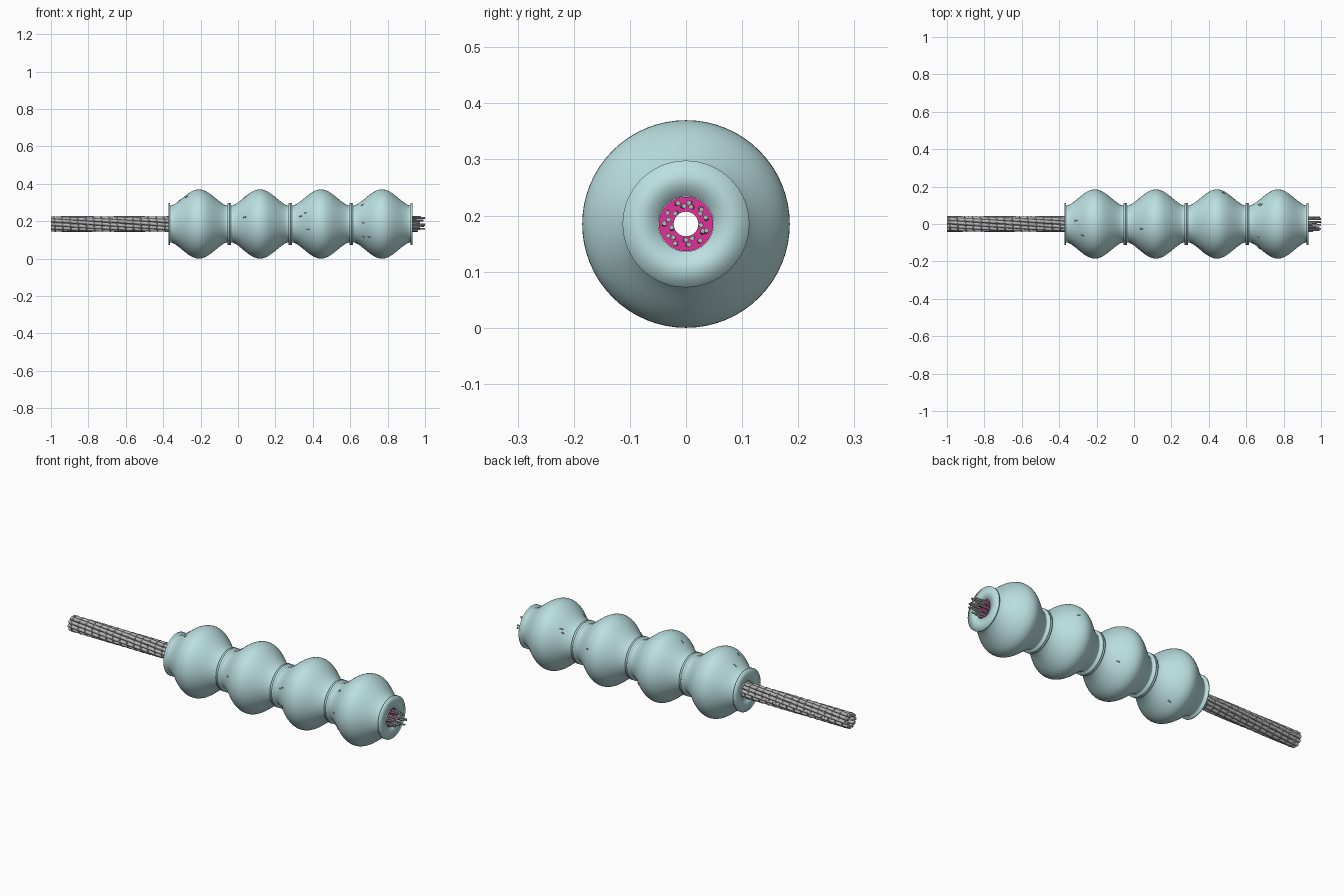
import bpy, bmesh, math, random
from mathutils import Vector

random.seed(4)
if "Cube" in bpy.data.objects:
    bpy.data.objects.remove(bpy.data.objects["Cube"], do_unlink=True)

AXIS_Z = 0.185
PITCH = 0.3262
BEAD_X = [-0.209 + PITCH * i for i in range(4)]
HALF = PITCH / 2 - 0.0005   # half length of a bead
LIP = 0.009                 # collar thickness


def material(name, rgb):
    m = bpy.data.materials.new(name)
    m.use_nodes = True
    m.diffuse_color = (*rgb, 1)
    m.node_tree.nodes["Principled BSDF"].inputs["Base Color"].default_value = (*rgb, 1)
    return m


TEAL = material("pale teal", (0.50, 0.74, 0.75))
GREY = material("strand grey", (0.48, 0.47, 0.47))
PINK = material("magenta", (0.76, 0.03, 0.33))


def smooth(ob, angle):
    bpy.ops.object.select_all(action='DESELECT')
    ob.select_set(True)
    bpy.context.view_layer.objects.active = ob
    bpy.ops.object.shade_smooth_by_angle(angle=math.radians(angle))


def revolve(name, profile, mat, centre_x=0, steps=64, angle=35):
    """Spin a closed (x, radius) profile around the long axis."""
    bm = bmesh.new()
    rings = []
    for s in range(steps):
        a = math.tau * s / steps
        rings.append([bm.verts.new((x, r * math.cos(a), r * math.sin(a))) for x, r in profile])
    n = len(profile)
    for s in range(steps):
        p, q = rings[s], rings[(s + 1) % steps]
        for i in range(n):
            j = (i + 1) % n
            bm.faces.new((p[i], p[j], q[j], q[i]))
    bmesh.ops.recalc_face_normals(bm, faces=bm.faces)
    me = bpy.data.meshes.new(name)
    bm.to_mesh(me)
    bm.free()
    me.materials.append(mat)
    ob = bpy.data.objects.new(name, me)
    ob.location = (centre_x, 0, AXIS_Z)
    bpy.context.collection.objects.link(ob)
    smooth(ob, angle)


def wires(name, paths, radius, mat):
    """Round wires along a list of point paths, as one mesh."""
    cu = bpy.data.curves.new(name, 'CURVE')
    cu.dimensions = '3D'
    cu.bevel_depth = radius
    cu.bevel_resolution = 2
    cu.use_fill_caps = True
    for pts in paths:
        sp = cu.splines.new('POLY')
        sp.points.add(len(pts) - 1)
        for p, co in zip(sp.points, pts):
            p.co = (*co, 1)
    cu.materials.append(mat)
    ob = bpy.data.objects.new(name, cu)
    ob.location.z = AXIS_Z
    bpy.context.collection.objects.link(ob)
    bpy.ops.object.select_all(action='DESELECT')
    ob.select_set(True)
    bpy.context.view_layer.objects.active = ob
    bpy.ops.object.convert(target='MESH')
    smooth(bpy.context.object, 60)


def helix(x0, x1, r, start, turns, n):
    pts = []
    for i in range(n + 1):
        t = i / n
        a = start + math.tau * turns * t
        pts.append((x0 + (x1 - x0) * t, r * math.cos(a), r * math.sin(a)))
    return pts


# Sheath beads: a smooth swelling between two thin collars, with a bore
body = HALF - LIP


def bead_radius(x):
    return 0.098 + 0.087 * math.cos(math.pi / 2 * x / body) ** 1.6


swell = [(x, bead_radius(x)) for x in (body * (-1 + 2 * i / 32) * 0.9999 for i in range(33))]
outline = ([(-HALF, 0.049), (-HALF, 0.113), (-body, 0.113)] + swell
           + [(body, 0.113), (HALF, 0.113), (HALF, 0.049)])
for i, x in enumerate(BEAD_X):
    revolve(f"sheath_bead_{i + 1}", outline, TEAL, x, angle=180)

# Soft core lining, set just inside the open end of the bore
revolve("core_lining", [(-0.34, 0.022), (-0.34, 0.0485), (0.925, 0.0485), (0.925, 0.022)], PINK, 0, 32)

# Thick strands of the bare cable, twisting gently about a hollow middle
cable = [helix(-1, -0.3, 0.0325, math.tau * k / 10, 0.25, 30) for k in range(10)]
wires("cable_strands", cable, 0.0095, GREY)

# Beaded wraps: short slanted turns spaced along the cable
wraps = [helix(-0.99 + 0.042 * k, -0.97 + 0.042 * k, 0.0395, 0, 1, 20) for k in range(15)]
wires("cable_wraps", wraps, 0.0033, GREY)

# Loose strand ends fraying out of the open end, in two staggered rings
frayed = []
for k in range(22):
    a = math.tau * (k + random.uniform(-0.3, 0.3)) / 22
    r = random.uniform(0.037, 0.041) if k % 2 else random.uniform(0.026, 0.033)
    end = 1.0 if k % 6 == 0 else random.uniform(0.95, 0.995)
    frayed.append(helix(0.9, end, r, a, random.uniform(-0.02, 0.02), 4))
wires("frayed_ends", frayed, 0.0046, GREY)

# Tiny strand tips that break through the sheath: (x, degrees from +y towards +z)
tips = [(-0.31, 82), (-0.275, 113), (0.04, 100), (0.035, 165), (0.335, 160), (0.36, 155),
        (0.375, 191), (0.67, 178), (0.67, 212), (0.70, 207), (0.67, 35), (0.68, 42),
        (0.665, 125), (-0.15, 300), (0.2, 330), (0.48, 20)]
flecks = []
for x, deg in tips:
    cx = min(BEAD_X, key=lambda c: abs(c - x))
    r = bead_radius(x - cx)
    a = math.radians(deg)
    out = Vector((0, math.cos(a), math.sin(a)))
    mid = out * r + Vector((x, 0, 0))
    step = Vector((0.007, 0, 0)) + out * (bead_radius(x - cx + 0.007) - r)
    flecks.append([mid - step, mid + step])
wires("strand_tips", flecks, 0.003, GREY)
